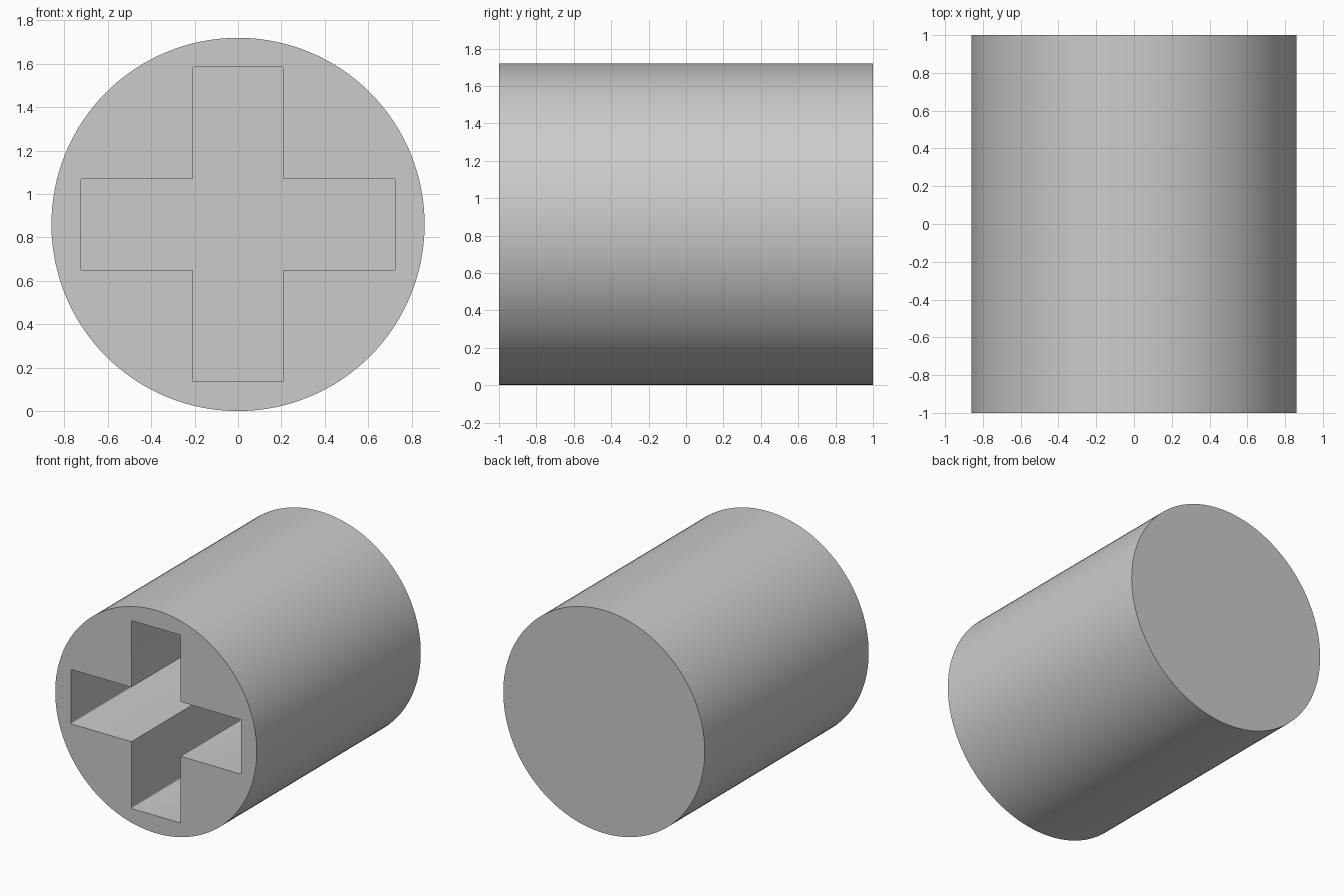
import bpy
import bmesh
from math import radians
from mathutils import Vector

RADIUS, LENGTH = 0.86, 2.0
REACH, HALF_ARM = 0.725, 0.21      # cross socket outline
DEPTH, FILLET = 1.45, 0.008        # socket depth and corner rounding

cube = bpy.data.objects.get("Cube")
if cube:
    bpy.data.objects.remove(cube, do_unlink=True)

grey = bpy.data.materials.new("light grey")
grey.use_nodes = True
grey.diffuse_color = (0.6, 0.6, 0.6, 1)
grey.node_tree.nodes["Principled BSDF"].inputs["Base Color"].default_value = grey.diffuse_color

# Stem: a round bar lying along y
bpy.ops.mesh.primitive_cylinder_add(vertices=128, radius=RADIUS, depth=LENGTH,
                                    location=(0, 0, RADIUS), rotation=(radians(90), 0, 0))
stem = bpy.context.object
stem.name = "stem"
stem.data.materials.append(grey)
bpy.ops.object.transform_apply(location=True, rotation=True, scale=True)

# Cross cutter: one arm's corners, turned four times about the axis
front, overshoot = -LENGTH / 2, 0.1
bm = bmesh.new()
outline = []
x, z = Vector((1, 0)), Vector((0, 1))
for _ in range(4):
    for along, across in ((REACH, -HALF_ARM), (REACH, HALF_ARM), (HALF_ARM, HALF_ARM)):
        p = x * along + z * across
        outline.append(bm.verts.new((p.x, front - overshoot, RADIUS + p.y)))
    x, z = z, -x
face = bm.faces.new(outline)
extruded = bmesh.ops.extrude_face_region(bm, geom=[face])
moved = [v for v in extruded["geom"] if isinstance(v, bmesh.types.BMVert)]
bmesh.ops.translate(bm, verts=moved, vec=(0, DEPTH + overshoot, 0))

# Slightly rounded arm ends
ends = [e for e in bm.edges
        if abs(e.verts[0].co.y - e.verts[1].co.y) > DEPTH
        and max(abs(e.verts[0].co.x), abs(e.verts[0].co.z - RADIUS)) > REACH - 0.01]
bmesh.ops.bevel(bm, geom=ends, offset=FILLET, segments=3, profile=0.5, affect='EDGES')
bmesh.ops.recalc_face_normals(bm, faces=bm.faces)
mesh = bpy.data.meshes.new("cross_cutter")
bm.to_mesh(mesh)
bm.free()
mesh.materials.append(grey)
cutter = bpy.data.objects.new("cross_cutter", mesh)
cutter.hide_render = True
bpy.context.collection.objects.link(cutter)

# Cut the blind cross socket into the front end
cut = stem.modifiers.new("cross_socket", 'BOOLEAN')
cut.operation, cut.solver, cut.object = 'DIFFERENCE', 'EXACT', cutter
bpy.context.view_layer.objects.active = stem
bpy.ops.object.modifier_apply(modifier=cut.name)
bpy.data.objects.remove(cutter, do_unlink=True)

bpy.ops.object.select_all(action='DESELECT')
stem.select_set(True)
bpy.ops.object.shade_smooth_by_angle(angle=radians(32))
